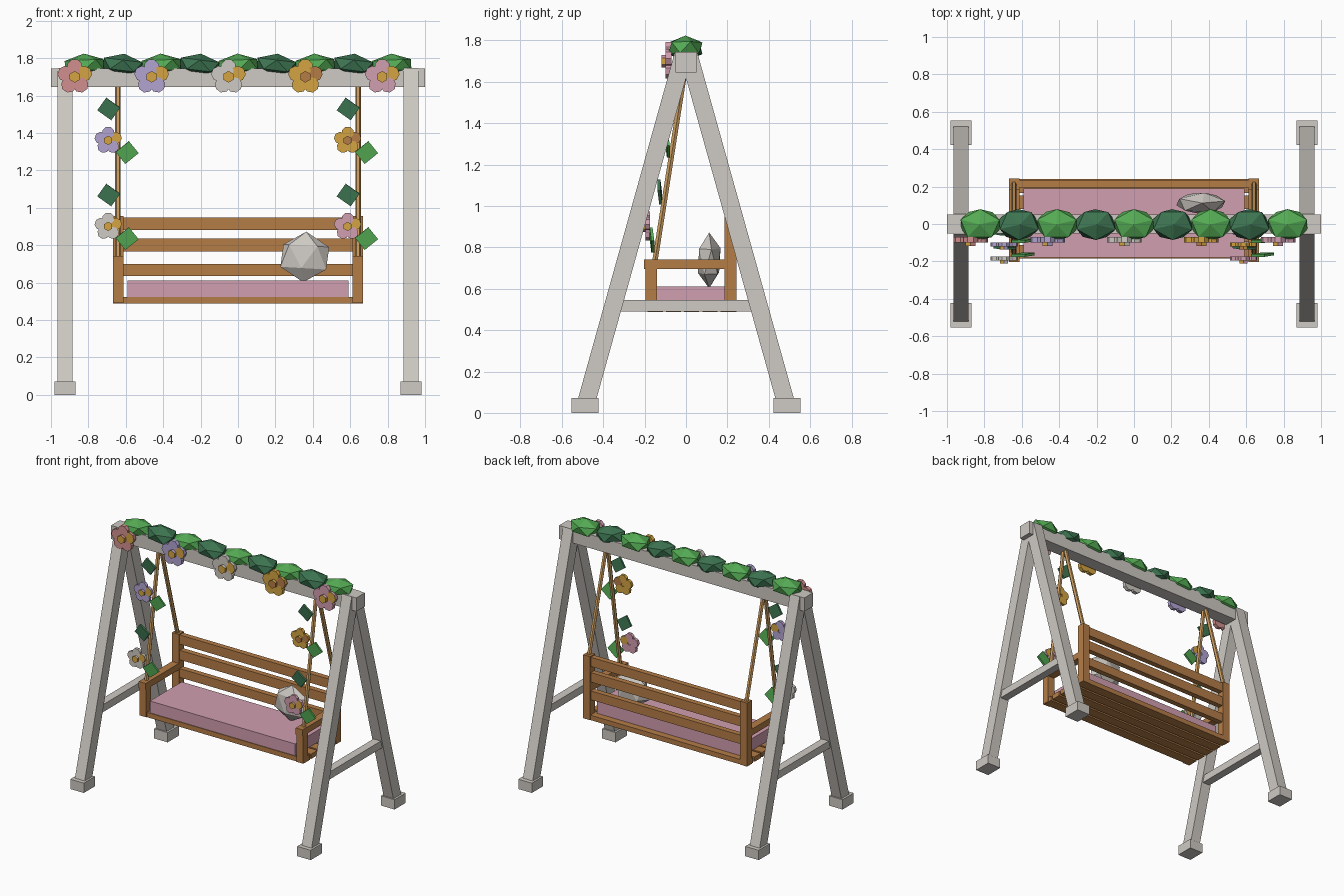
import bpy, bmesh, math
from mathutils import Vector, Matrix

if "Cube" in bpy.data.objects:
    bpy.data.objects.remove(bpy.data.objects["Cube"])


def lin(c):
    return tuple(v / 12.92 if v <= 0.04045 else ((v + 0.055) / 1.055) ** 2.4 for v in c)


def material(name, *srgb):
    m = bpy.data.materials.new(name)
    m.diffuse_color = (*lin(srgb), 1)
    m.use_nodes = True
    m.node_tree.nodes["Principled BSDF"].inputs["Base Color"].default_value = m.diffuse_color
    return m


STONE = material("pale grey", 0.81, 0.79, 0.765)
WOOD = material("brown wood", 0.71, 0.49, 0.28)
ROPE = material("tan rope", 0.80, 0.62, 0.38)
PINK = material("pink", 0.82, 0.62, 0.69)
LEAF = material("light green", 0.33, 0.67, 0.33)
DARK = material("dark green", 0.24, 0.46, 0.32)
CORAL = material("coral", 0.82, 0.56, 0.56)
LILAC = material("lavender", 0.70, 0.64, 0.82)
GOLD = material("gold", 0.83, 0.64, 0.26)


def finish(bm, name, mats):
    bmesh.ops.recalc_face_normals(bm, faces=bm.faces)
    me = bpy.data.meshes.new(name)
    bm.to_mesh(me)
    bm.free()
    for m in mats:
        me.materials.append(m)
    ob = bpy.data.objects.new(name, me)
    bpy.context.collection.objects.link(ob)
    return ob


def box(name, x, y, z, mat):
    """Box from (min, max) ranges."""
    bm = bmesh.new()
    size = [r[1] - r[0] for r in (x, y, z)]
    mid = Vector([(r[0] + r[1]) / 2 for r in (x, y, z)])
    bmesh.ops.create_cube(bm, size=1, matrix=Matrix.Translation(mid) @ Matrix.Diagonal((*size, 1)))
    return finish(bm, name, [mat])


def rod(name, a, b, mat, radius=0.015, sides=6, square=None):
    """Bar between two points, round or with a rectangular section."""
    a, b = Vector(a), Vector(b)
    d = b - a
    m = Matrix.Translation((a + b) / 2) @ d.to_track_quat('Z', 'X').to_matrix().to_4x4()
    bm = bmesh.new()
    if square:
        # section axes: x stays sideways because the bar lies in a yz plane
        angle = -math.atan2(d.y, d.z)
        m = Matrix.Translation((a + b) / 2) @ Matrix.Rotation(angle, 4, 'X')
        bmesh.ops.create_cube(bm, size=1, matrix=m @ Matrix.Diagonal((square[0], square[1], d.length, 1)))
    else:
        bmesh.ops.create_cone(bm, cap_ends=True, segments=sides, radius1=radius, radius2=radius,
                              depth=d.length, matrix=m)
    return finish(bm, name, [mat])


def gem(name, loc, scale, mat, turn=0.0, tilt=0.0):
    """Faceted icosahedron blob."""
    bm = bmesh.new()
    bmesh.ops.create_icosphere(bm, subdivisions=1, radius=1)
    m = (Matrix.Translation(loc) @ Matrix.Rotation(tilt, 4, 'Y')
         @ Matrix.Diagonal((*scale, 1)) @ Matrix.Rotation(turn, 4, 'Z'))
    bm.transform(m)
    return finish(bm, name, [mat])


def flower(name, loc, s, petal, heart):
    """Five disc petals around a raised hexagonal heart, facing -y."""
    bm = bmesh.new()
    face = Matrix.Translation(loc) @ Matrix.Rotation(math.pi / 2, 4, 'X')
    for i in range(5):
        a = math.pi / 2 + i * math.tau / 5
        off = Matrix.Translation((0.053 * s * math.cos(a), 0.053 * s * math.sin(a), 0))
        bmesh.ops.create_cone(bm, cap_ends=True, segments=8, radius1=0.042 * s, radius2=0.042 * s,
                              depth=0.028 * s, matrix=face @ off @ Matrix.Rotation(a + math.pi / 8, 4, 'Z'))
    n = len(bm.faces)
    bmesh.ops.create_cone(bm, cap_ends=True, segments=6, radius1=0.031 * s, radius2=0.031 * s, depth=0.04 * s,
                          matrix=face @ Matrix.Translation((0, 0, 0.014 * s)))
    bm.faces.ensure_lookup_table()
    for f in bm.faces[n:]:
        f.material_index = 1
    return finish(bm, name, [petal, heart])


def leaf(name, loc, angle, mat):
    """Thin square leaf, standing on a corner."""
    bm = bmesh.new()
    m = (Matrix.Translation(loc) @ Matrix.Rotation(angle, 4, 'Y') @ Matrix.Rotation(0.1, 4, 'X')
         @ Matrix.Diagonal((0.092, 0.014, 0.082, 1)))
    bmesh.ops.create_cube(bm, size=1, matrix=m)
    return finish(bm, name, [mat])


# Frame: top beam, two A-shaped ends with feet and cross bars
box("top_beam", (-1, 1), (-0.05, 0.05), (1.645, 1.745), STONE)
for sx in (-1, 1):
    cx = 0.925 * sx
    for sy in (-1, 1):
        rod("leg", (cx, 0.488 * sy, 0.03), (cx, 0.012 * sy, 1.735), STONE, square=(0.08, 0.086))
        box("foot", (cx - 0.055, cx + 0.055), (0.488 * sy - 0.065, 0.488 * sy + 0.065), (0, 0.072), STONE)
    box("cross_bar", (cx - 0.03, cx + 0.03), (-0.345, 0.345), (0.49, 0.545), STONE)

# Bench: seat slats, back rails, posts and arms
for i in range(5):
    y = -0.185 + i * 0.088
    box("seat_slat", (-0.665, 0.665), (y, y + 0.073), (0.487, 0.523), WOOD)
for z0, z1 in ((0.635, 0.70), (0.765, 0.835), (0.88, 0.948)):
    box("back_rail", (-0.63, 0.63), (0.195, 0.235), (z0, z1), WOOD)
for sx in (-1, 1):
    xr = sorted((0.612 * sx, 0.668 * sx))
    box("front_post", xr, (-0.195, -0.14), (0.49, 0.70), WOOD)
    box("back_post", xr, (0.185, 0.243), (0.487, 0.955), WOOD)
    box("armrest", xr, (-0.202, 0.19), (0.695, 0.742), WOOD)

# Seat cushion and throw pillow
box("cushion", (-0.592, 0.592), (-0.18, 0.19), (0.523, 0.61), PINK)
gem("pillow", (0.357, 0.112, 0.737), (0.145, 0.062, 0.135), STONE, turn=0.2, tilt=0.06)

# Ropes from the beam to the arms and back posts
for sx in (-1, 1):
    x = 0.642 * sx
    rod("front_rope", (x, -0.15, 0.735), (x, -0.005, 1.66), ROPE)
    rod("back_rope", (x, 0.213, 0.945), (x, 0.015, 1.66), ROPE)

# Foliage along the beam
for i in range(9):
    odd = i % 2
    gem("foliage", (-0.822 + 0.2055 * i, -0.003, 1.762), (0.122, 0.092, 0.062), DARK if odd else LEAF,
        turn=0.3 + 0.63 * i, tilt=0.12 if odd else -0.05)

# Flowers on the beam
for i, (petal, heart) in enumerate(((CORAL, GOLD), (LILAC, GOLD), (STONE, GOLD), (GOLD, WOOD), (PINK, GOLD))):
    flower("beam_flower", (-0.873 + 0.411 * i, -0.084, 1.70), 1.0, petal, heart)

# Leaves and flowers along the front ropes
for x, top, low in ((-0.643, LILAC, STONE), (0.637, GOLD, PINK)):
    for z, petal in ((1.36, top), (0.90, low)):
        y = -0.163 * (1.66 - z)
        flower("rope_flower", (x - 0.051, y - 0.06, z), 0.79, petal, WOOD if petal == GOLD else GOLD)
        for dx, dz, ang, mat in ((-0.048, 0.168, 0.62, DARK), (0.05, -0.065, -0.68, LEAF)):
            yl = -0.163 * (1.66 - z - dz)
            leaf("rope_leaf", (x + dx, yl - 0.03, z + dz), ang, mat)
